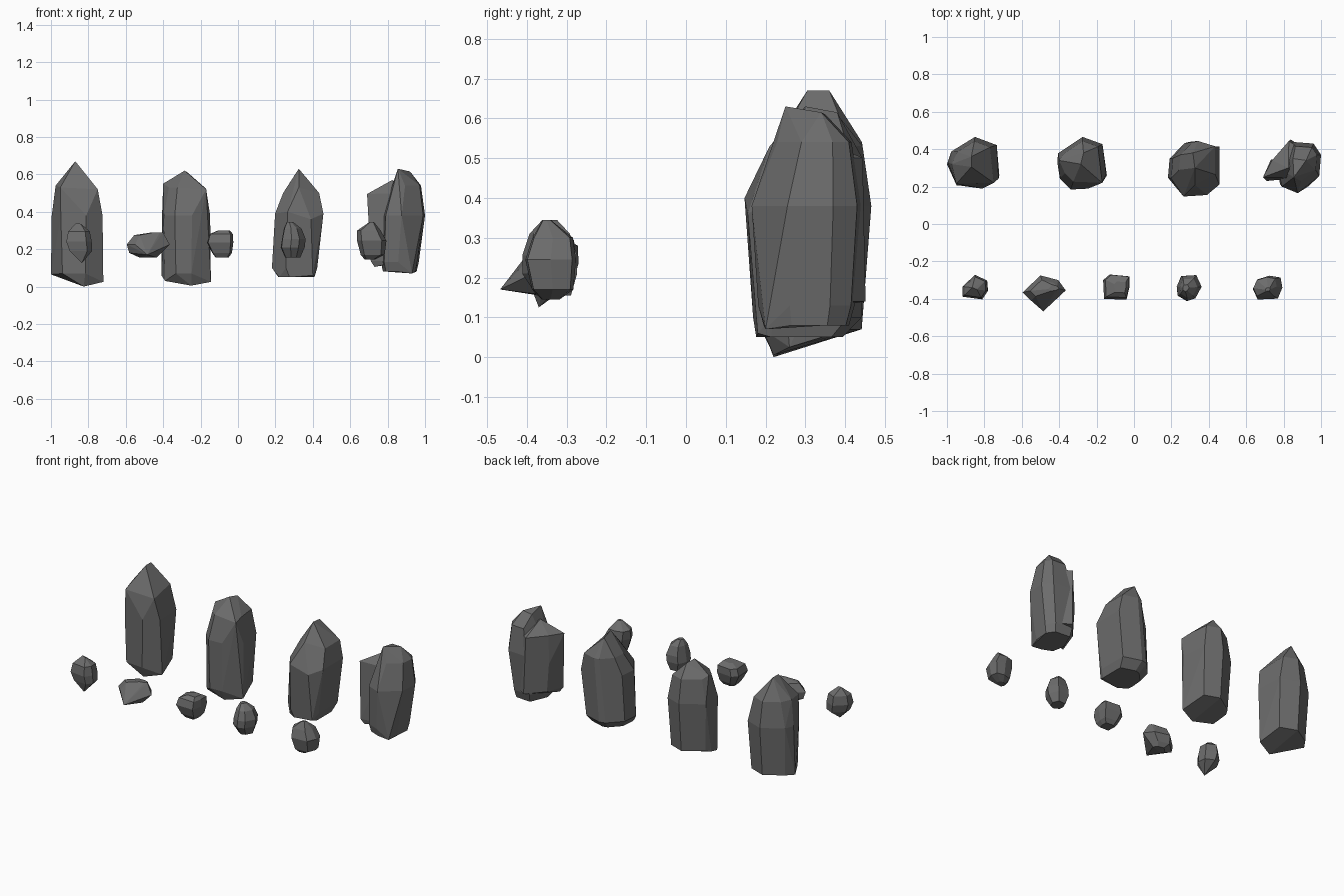
import bpy, bmesh, math
from mathutils import Vector

stone = bpy.data.materials.new("dark_stone")
stone.diffuse_color = (0.15, 0.15, 0.15, 1)


def rock(name, outline, levels, corners=()):
    """Faceted stone: a plan outline scaled and shifted at each level, then hulled.
    level = (z, scale, shift x, shift y); corners = extra protruding points."""
    xs, ys = zip(*outline)
    cx, cy = (min(xs) + max(xs)) / 2, (min(ys) + max(ys)) / 2
    bm = bmesh.new()
    for z, s, dx, dy in levels:
        for x, y in outline:
            bm.verts.new((cx + dx + (x - cx) * s, cy + dy + (y - cy) * s, z))
    for c in corners:
        bm.verts.new(Vector(c))
    res = bmesh.ops.convex_hull(bm, input=bm.verts[:])
    junk = {v for v in res["geom_interior"] + res["geom_unused"]
            if isinstance(v, bmesh.types.BMVert)}
    bmesh.ops.delete(bm, geom=list(junk), context='VERTS')
    # merge nearly flat triangles into broad facets
    bmesh.ops.dissolve_limit(bm, angle_limit=math.radians(7),
                             verts=bm.verts[:], edges=bm.edges[:])
    bmesh.ops.recalc_face_normals(bm, faces=bm.faces[:])
    me = bpy.data.meshes.new(name)
    bm.to_mesh(me)
    bm.free()
    me.materials.append(stone)
    bpy.context.collection.objects.link(bpy.data.objects.new(name, me))


# Back row: four tall stones
rock("tall_stone_1",
     [(-1, .33), (-.98, .39), (-.85, .47), (-.73, .425), (-.72, .24), (-.81, .185), (-.95, .2)],
     [(.07, .87, 0, -.01), (.38, .97, 0, 0), (.54, .7, 0, .015)],
     [(-.825, .22, .0), (-.72, .26, .025), (-1, .32, .065), (-.975, .32, .54),
      (-.87, .305, .67), (-.87, .36, .67), (-.95, .215, .53), (-.75, .22, .52)])
rock("tall_stone_2",
     [(-.41, .38), (-.275, .47), (-.165, .43), (-.145, .265), (-.245, .185), (-.34, .18), (-.4, .24)],
     [(.07, .87, 0, -.01), (.38, .97, 0, 0), (.53, .75, 0, .01)],
     [(-.25, .22, .005), (-.145, .26, .025), (-.41, .33, .06), (-.39, .24, .03),
      (-.4, .34, .55), (-.285, .32, .62), (-.27, .38, .61), (-.17, .22, .52)])
rock("tall_stone_3",
     [(.18, .24), (.19, .355), (.28, .45), (.325, .46), (.455, .42), (.455, .205), (.265, .15)],
     [(.05, .7, -.005, -.02), (.1, .88, -.015, 0), (.39, .94, .01, 0), (.5, .7, .02, .03)],
     [(.265, .147, .4), (.39, .155, .36), (.22, .21, .05), (.4, .18, .06),
      (.325, .3, .63), (.315, .38, .615), (.325, .21, .53)])
rock("tall_stone_4",
     [(.77, .3), (.83, .44), (.96, .43), (1, .37), (.99, .255), (.875, .165), (.79, .2)],
     [(.08, .78, -.02, 0), (.13, .88, -.02, 0), (.38, 1, 0, 0), (.54, .68, .015, .02)],
     [(.93, .2, .07), (.855, .25, .63), (.92, .34, .615), (.85, .35, .61)])
# Slab fused to the left side of the last tall stone
rock("tall_stone_4_slab",
     [(.70, .25), (.73, .345), (.83, .46), (.92, .4), (.88, .24)],
     [(.14, .92, .01, .0), (.32, .97, 0, 0), (.5, .9, 0, -.005)],
     [(.69, .25, .495), (.825, .3, .57), (.71, .23, .135), (.73, .24, .105)])

# Front row: five pebbles
rock("pebble_1",
     [(-.92, -.39), (-.92, -.335), (-.85, -.27), (-.785, -.3), (-.78, -.36), (-.81, -.405)],
     [(.19, .85, .01, 0), (.24, .97, 0, 0), (.295, .82, 0, 0)],
     [(-.835, -.37, .125), (-.79, -.35, .19), (-.865, -.34, .34), (-.84, -.35, .335)])
rock("pebble_2",
     [(-.595, -.365), (-.5, -.275), (-.405, -.3), (-.365, -.355), (-.43, -.39), (-.55, -.41)],
     [(.155, .4, .0, 0), (.18, .75, -.015, 0), (.225, 1, 0, 0),
      (.275, .65, 0, 0), (.29, .25, .05, 0)],
     [(-.485, -.467, .17)])
rock("pebble_3",
     [(-.165, -.3), (-.13, -.27), (-.025, -.28), (-.025, -.34), (-.04, -.405), (-.16, -.4)],
     [(.155, .5, .01, 0), (.18, .75, .01, 0), (.235, 1, 0, 0),
      (.28, .9, .005, .005), (.3, .45, .02, 0)])
rock("pebble_4",
     [(.23, -.335), (.255, -.275), (.335, -.27), (.365, -.335), (.33, -.4), (.285, -.415), (.235, -.385)],
     [(.155, .6, -.005, .01), (.21, .95, -.005, 0), (.255, .95, 0, 0),
      (.31, .7, -.005, 0), (.345, .25, -.02, 0)])
rock("pebble_5",
     [(.635, -.35), (.66, -.295), (.725, -.275), (.785, -.285), (.795, -.34), (.77, -.4), (.66, -.405)],
     [(.145, .35, -.01, 0), (.17, .8, .005, .005), (.245, .98, 0, 0),
      (.3, .78, -.015, .005), (.345, .15, 0, -.01)])
